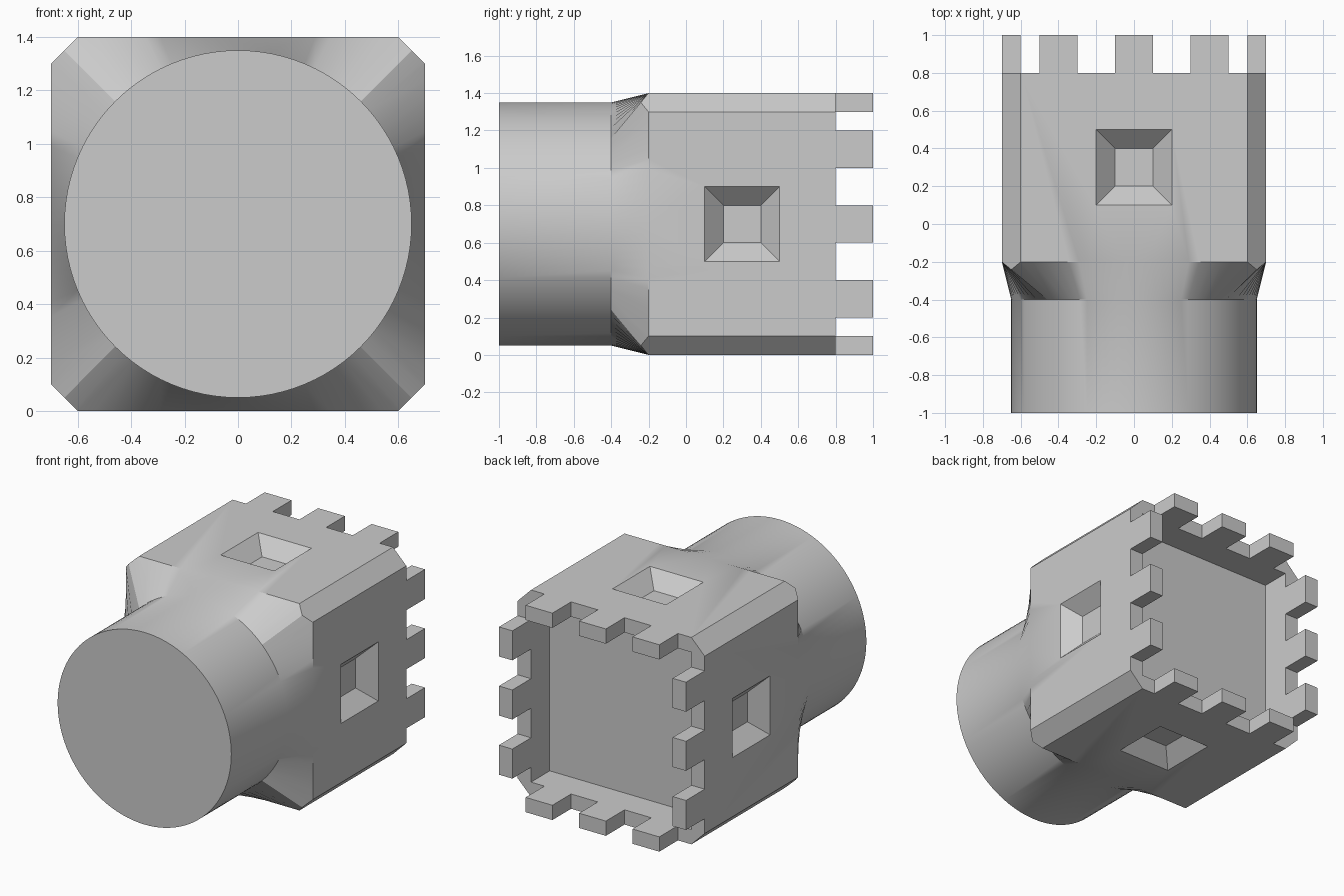
import bpy, bmesh, math
from mathutils import Matrix, Vector

cube = bpy.data.objects.get("Cube")
if cube:
    bpy.data.objects.remove(cube, do_unlink=True)

HALF, RADIUS, MID_Z = 0.7, 0.65, 0.7
CHAMFER = 0.1
SEGMENTS = 96

grey = bpy.data.materials.new("plain_grey")
grey.use_nodes = True
grey.diffuse_color = (0.6, 0.6, 0.6, 1)
grey.node_tree.nodes["Principled BSDF"].inputs["Base Color"].default_value = (0.6, 0.6, 0.6, 1)


def make_object(name, bm, matrix=Matrix()):
    bmesh.ops.recalc_face_normals(bm, faces=bm.faces)
    bm.transform(Matrix.Translation((0, 0, MID_Z)) @ matrix)
    mesh = bpy.data.meshes.new(name)
    bm.to_mesh(mesh)
    bm.free()
    mesh.materials.append(grey)
    obj = bpy.data.objects.new(name, mesh)
    bpy.context.collection.objects.link(obj)
    return obj


def box(name, low, high, matrix=Matrix()):
    bm = bmesh.new()
    low, high = Vector(low), Vector(high)
    bmesh.ops.create_cube(bm, size=1)
    bmesh.ops.scale(bm, vec=high - low, verts=bm.verts)
    bmesh.ops.translate(bm, vec=(low + high) / 2, verts=bm.verts)
    return make_object(name, bm, matrix)


def ring(bm, y, square):
    verts = []
    for i in range(SEGMENTS):
        a = math.tau * i / SEGMENTS
        c, s = math.cos(a), math.sin(a)
        r = HALF / max(abs(c), abs(s)) if square else RADIUS
        verts.append(bm.verts.new((r * c, y, r * s)))
    return verts


# Body: round neck flowing into a square housing
bm = bmesh.new()
rings = [ring(bm, y, sq) for y, sq in ((-1, False), (-0.4, False), (-0.2, True), (0.8, True))]
for a, b in zip(rings, rings[1:]):
    for i in range(SEGMENTS):
        j = (i + 1) % SEGMENTS
        bm.faces.new((a[i], a[j], b[j], b[i]))
bm.faces.new(rings[0])
bm.faces.new(rings[-1])

# Chamfer the four long corners, through the flare as well
offset = HALF - CHAMFER / 2
for sx in (-1, 1):
    for sz in (-1, 1):
        cut = bmesh.ops.bisect_plane(
            bm, geom=bm.verts[:] + bm.edges[:] + bm.faces[:], dist=1e-5,
            plane_co=(sx * offset, 0, sz * offset), plane_no=(sx, 0, sz), clear_outer=True)
        edges = [e for e in cut["geom_cut"] if isinstance(e, bmesh.types.BMEdge)]
        bmesh.ops.edgeloop_fill(bm, edges=edges)
bmesh.ops.recalc_face_normals(bm, faces=bm.faces)
bmesh.ops.dissolve_limit(bm, angle_limit=0.002, verts=bm.verts, edges=bm.edges)
body = make_object("body", bm)

# Cutters: rear recess and a tapered pocket on each side
cutters = [box("recess_cutter", (-0.6, 0.6, -0.6), (0.6, 1, 0.6))]
turns = [Matrix.Rotation(math.pi / 2 * k, 4, "Y") for k in range(4)]
for turn in turns:
    bm = bmesh.new()
    for depth, half in ((0.6, 0.1), (0.75, 0.25)):
        for sx in (-1, 1):
            for sy in (-1, 1):
                bm.verts.new((sx * half, 0.3 + sy * half, depth))
    bmesh.ops.convex_hull(bm, input=bm.verts)
    bmesh.ops.dissolve_limit(bm, angle_limit=0.01, verts=bm.verts, edges=bm.edges)
    cutters.append(make_object("pocket_cutter", bm, turn))

for cutter in cutters:
    mod = body.modifiers.new("cut", "BOOLEAN")
    mod.operation = "DIFFERENCE"
    mod.solver = "EXACT"
    mod.object = cutter
bpy.ops.object.select_all(action="DESELECT")
bpy.context.view_layer.objects.active = body
body.select_set(True)
for mod in list(body.modifiers):
    bpy.ops.object.modifier_apply(modifier=mod.name)
for cutter in cutters:
    bpy.data.objects.remove(cutter, do_unlink=True)
bpy.ops.object.shade_smooth_by_angle(angle=math.radians(30))

# Three teeth on each side of the rear rim
for side, turn in zip(("top", "left", "bottom", "right"), turns):
    for x in (-0.4, 0, 0.4):
        box(side + "_tooth", (x - 0.1, 0.8, 0.6), (x + 0.1, 1, 0.7), turn)
